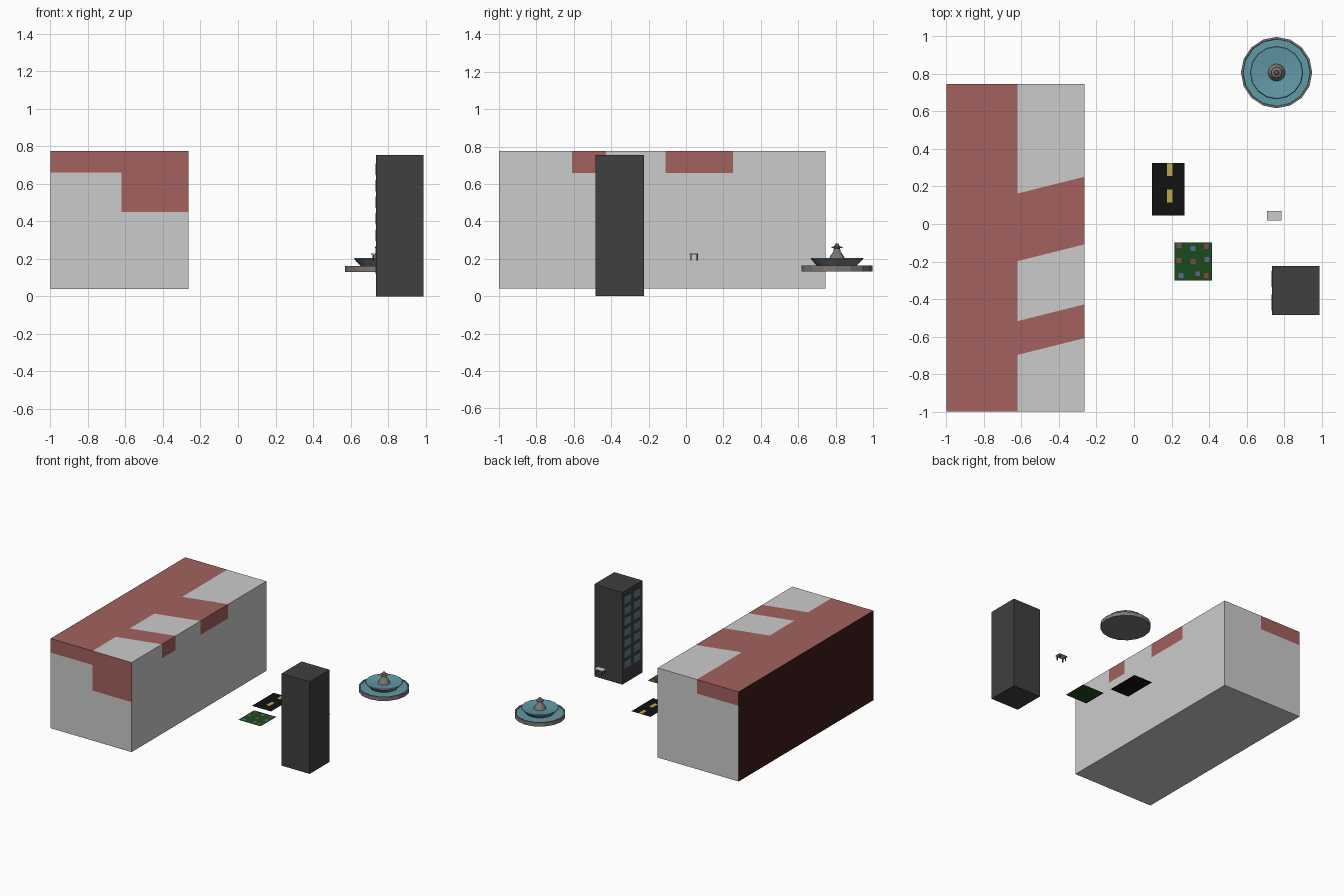
import bpy, bmesh, math
from mathutils import Vector

if "Cube" in bpy.data.objects:
    bpy.data.objects.remove(bpy.data.objects["Cube"])


def mat(name, r, g, b):
    m = bpy.data.materials.new(name)
    m.diffuse_color = (r, g, b, 1)
    m.use_nodes = True
    m.node_tree.nodes["Principled BSDF"].inputs["Base Color"].default_value = m.diffuse_color
    return m


GREY = mat("plain grey", 0.8, 0.8, 0.8)
RED = mat("faded red", 0.36, 0.12, 0.11)
BRICK = mat("dark brick", 0.045, 0.012, 0.01)
CHARCOAL = mat("charcoal", 0.05, 0.05, 0.05)
GLASS = mat("window glass", 0.12, 0.2, 0.22)
STONE = mat("stone", 0.2, 0.19, 0.18)
WATER = mat("water", 0.12, 0.32, 0.38)
ASPHALT = mat("asphalt", 0.006, 0.006, 0.006)
YELLOW = mat("lane yellow", 0.5, 0.37, 0.08)
GRASS = mat("grass", 0.012, 0.07, 0.012)
PINK = mat("pink petals", 0.25, 0.06, 0.08)
BLUE = mat("blue petals", 0.12, 0.12, 0.3)


def finish(name, bm, *mats):
    me = bpy.data.meshes.new(name)
    bm.to_mesh(me)
    bm.free()
    for m in mats:
        me.materials.append(m)
    ob = bpy.data.objects.new(name, me)
    bpy.context.collection.objects.link(ob)
    return ob


def add_box(bm, lo, hi):
    lo, hi = Vector(lo), Vector(hi)
    vs = bmesh.ops.create_cube(bm, size=1)["verts"]
    bmesh.ops.scale(bm, vec=hi - lo, verts=vs)
    bmesh.ops.translate(bm, vec=(lo + hi) / 2, verts=vs)


def add_sheet(bm, x0, x1, y0, y1, z, index=0):
    vs = [bm.verts.new(p) for p in ((x0, y0, z), (x1, y0, z), (x1, y1, z), (x0, y1, z))]
    bm.faces.new(vs).material_index = index


def lathe(name, profile, centre, sides, water_bands):
    bm = bmesh.new()
    pts = [bm.verts.new((r, 0, z)) for r, z in profile]
    edges = [bm.edges.new(pair) for pair in zip(pts, pts[1:])]
    bmesh.ops.spin(bm, geom=pts + edges, axis=(0, 0, 1), cent=(0, 0, 0),
                   angle=math.tau, steps=sides)
    bmesh.ops.remove_doubles(bm, verts=bm.verts, dist=1e-5)
    bmesh.ops.recalc_face_normals(bm, faces=bm.faces)
    for f in bm.faces:
        c = f.calc_center_median()
        r = c.xy.length
        if f.normal.z > 0.5 and any(a < r < b for a, b in water_bands):
            f.material_index = 1
    bmesh.ops.translate(bm, vec=centre, verts=bm.verts)
    return finish(name, bm, STONE, WATER)


# Long hall: a plain block, its faces cut into colour patches
bm = bmesh.new()
add_box(bm, (-1, -1, 0.04), (-0.265, 0.745, 0.775))
cuts = [((-0.62, 0, 0), (1, 0, 0)), ((0, 0, 0.66), (0, 0, 1)), ((0, 0, 0.45), (0, 0, 1))]
cuts += [((-0.63, y, 0), (-0.25, 1, 0)) for y in (-0.7, -0.52, -0.2, 0.16)]
for co, no in cuts:
    bmesh.ops.bisect_plane(bm, geom=bm.verts[:] + bm.edges[:] + bm.faces[:],
                           plane_co=co, plane_no=no)
for f in bm.faces:
    c, n = f.calc_center_median(), f.normal
    s = c.y - 0.25 * (c.x + 0.63)
    band = -0.7 < s < -0.52 or -0.2 < s < 0.16
    if n.x < -0.5:
        f.material_index = 2
    elif n.z > 0.5:
        f.material_index = int(c.x < -0.62 or band)
    elif n.x > 0.5:
        f.material_index = int(band and c.z > 0.66)
    elif n.y < -0.5:
        f.material_index = int(c.z > 0.66 or (c.z > 0.45 and c.x > -0.62))
    elif n.y > 0.5:
        f.material_index = int(c.z > 0.66 and c.x < -0.62)
finish("long_hall", bm, GREY, RED, BRICK)

# Tower with two columns of windows on its inner side
bm = bmesh.new()
add_box(bm, (0.735, -0.485, 0), (0.99, -0.225, 0.755))
finish("tower", bm, CHARCOAL)
bm = bmesh.new()
for row in range(7):
    z = 0.12 + row * 0.088
    for y in (-0.46, -0.335):
        add_box(bm, (0.733, y, z), (0.736, y + 0.085, z + 0.06))
finish("tower_windows", bm, GLASS)

# Fountain: wide basin, flared upper bowl and finial
centre = (0.76, 0.807, 0)
lathe("fountain_basin", [(0, 0.131), (0.19, 0.131), (0.19, 0.163), (0.18, 0.163),
                         (0.178, 0.158), (0, 0.158)], centre, 16, [(0, 0.178)])
lathe("fountain_bowl", [(0, 0.158), (0.105, 0.162), (0.142, 0.2), (0.138, 0.204),
                        (0.045, 0.193), (0, 0.193)], centre, 16, [(0, 0.139)])
lathe("fountain_finial", [(0, 0.19), (0.046, 0.195), (0.036, 0.215), (0.02, 0.238),
                          (0.016, 0.256), (0.03, 0.259), (0.028, 0.263),
                          (0.014, 0.268), (0.009, 0.28), (0, 0.282)], centre, 16, [])

# Road piece with lane dashes
bm = bmesh.new()
add_sheet(bm, 0.095, 0.268, 0.045, 0.325, 0.117)
for y0, y1 in ((0.115, 0.185), (0.255, 0.325)):
    add_sheet(bm, 0.175, 0.205, y0, y1, 0.118, 1)
finish("road", bm, ASPHALT, YELLOW)

# Flower bed
bm = bmesh.new()
add_sheet(bm, 0.215, 0.416, -0.302, -0.098, 0.167)
flowers = [(0.24, -0.115, 1), (0.315, -0.13, 2), (0.385, -0.12, 1), (0.24, -0.195, 1),
           (0.315, -0.2, 1), (0.39, -0.19, 2), (0.25, -0.275, 2), (0.34, -0.265, 2),
           (0.385, -0.275, 1)]
for x, y, i in flowers:
    add_sheet(bm, x - 0.013, x + 0.013, y - 0.013, y + 0.013, 0.168, i)
finish("flower_bed", bm, GRASS, PINK, BLUE)

# Bench: seat slab on four legs
bm = bmesh.new()
add_box(bm, (0.709, 0.018, 0.222), (0.787, 0.068, 0.228))
finish("bench_seat", bm, GREY)
bm = bmesh.new()
for x in (0.718, 0.772):
    for y in (0.023, 0.057):
        add_box(bm, (x, y, 0.19), (x + 0.006, y + 0.006, 0.223))
finish("bench_legs", bm, CHARCOAL)
